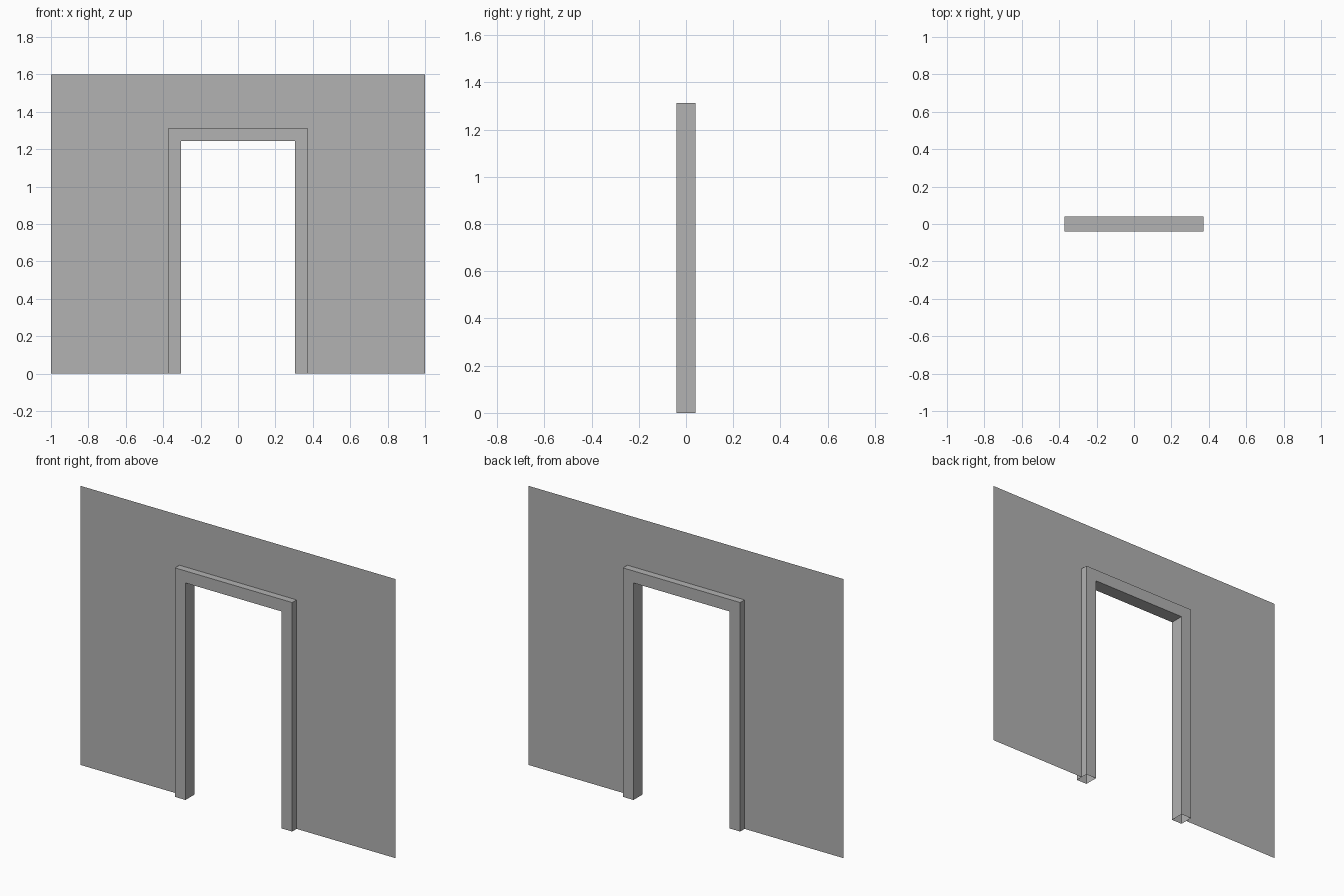
import bpy
import bmesh

cube = bpy.data.objects.get("Cube")
if cube:
    bpy.data.objects.remove(cube, do_unlink=True)

# Main sizes
WALL_HALF, WALL_TOP = 1.0, 1.6
OUTER_HALF, OUTER_TOP = 0.372, 1.313
INNER_HALF, INNER_TOP = 0.305, 1.244
DEPTH = 0.04

grey = bpy.data.materials.new("plain_grey")
grey.use_nodes = True
colour = (0.445, 0.445, 0.445, 1)
grey.diffuse_color = colour
grey.node_tree.nodes["Principled BSDF"].inputs["Base Color"].default_value = colour


def arch(bm, half, top, y):
    """Four points up, across and down a doorway outline."""
    points = [(-half, 0), (-half, top), (half, top), (half, 0)]
    return [bm.verts.new((x, y, z)) for x, z in points]


def bridge(bm, a, b):
    """Three quads joining two arches."""
    for i in range(3):
        bm.faces.new((a[i], a[i + 1], b[i + 1], b[i]))


def make_object(name, bm):
    mesh = bpy.data.meshes.new(name)
    bm.to_mesh(mesh)
    bm.free()
    mesh.materials.append(grey)
    obj = bpy.data.objects.new(name, mesh)
    bpy.context.collection.objects.link(obj)
    return obj


# Thin wall sheet around the doorway
bm = bmesh.new()
bridge(bm, arch(bm, WALL_HALF, WALL_TOP, 0), arch(bm, OUTER_HALF, OUTER_TOP, 0))
bmesh.ops.reverse_faces(bm, faces=bm.faces[:])
bm.normal_update()
if bm.faces[:][0].normal.y > 0:
    bmesh.ops.reverse_faces(bm, faces=bm.faces[:])
make_object("wall", bm)

# Door frame: hollow casing with open feet
bm = bmesh.new()
rings = [arch(bm, OUTER_HALF, OUTER_TOP, -DEPTH),
         arch(bm, INNER_HALF, INNER_TOP, -DEPTH),
         arch(bm, INNER_HALF, INNER_TOP, DEPTH),
         arch(bm, OUTER_HALF, OUTER_TOP, DEPTH)]
for i, ring in enumerate(rings):
    bridge(bm, ring, rings[(i + 1) % len(rings)])
bm.normal_update()
if bm.faces[:][0].normal.y > 0:
    bmesh.ops.reverse_faces(bm, faces=bm.faces[:])
make_object("door_frame", bm)
